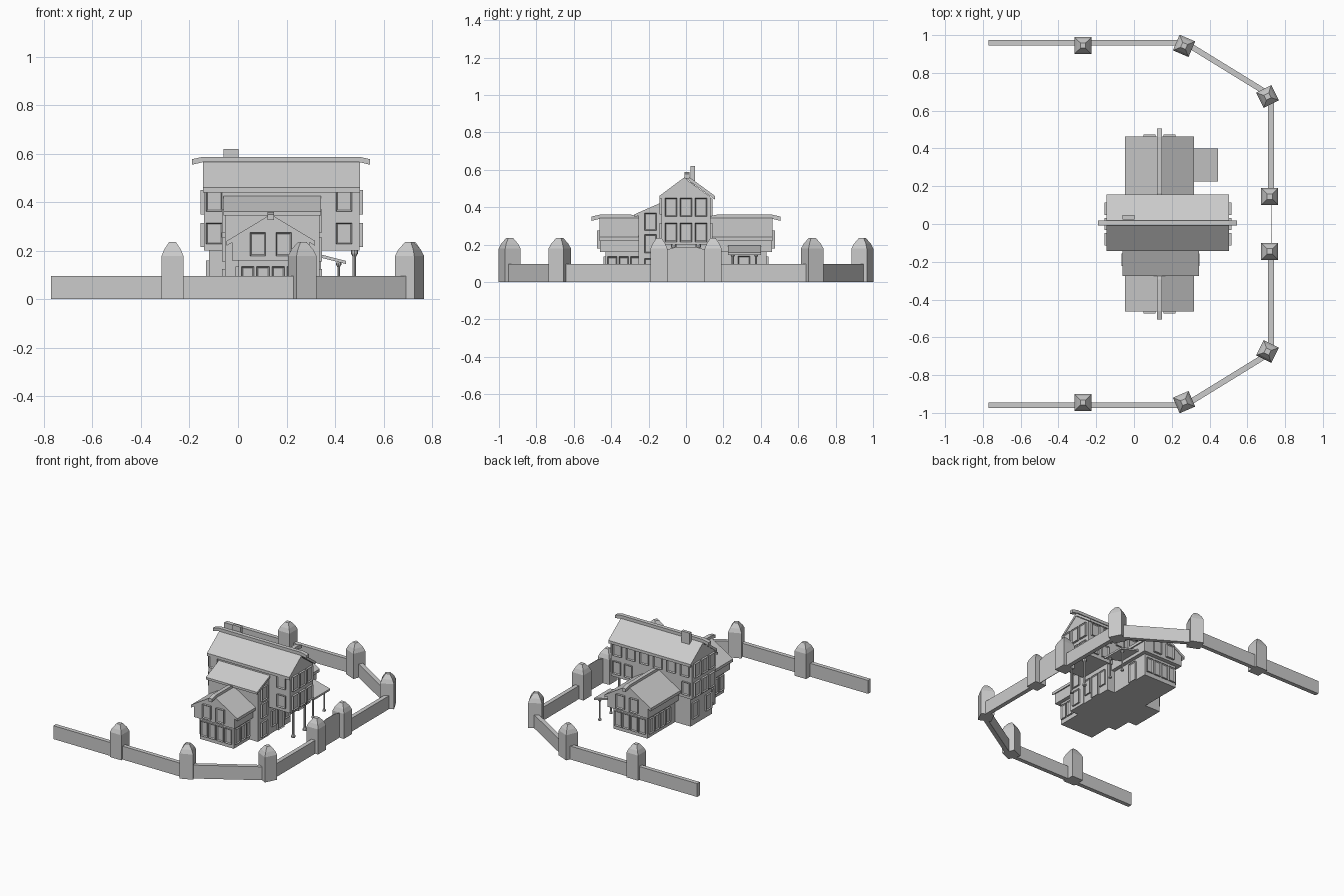
import bpy, bmesh
from math import radians, atan2, hypot
from mathutils import Matrix, Vector

if "Cube" in bpy.data.objects:
    bpy.data.objects.remove(bpy.data.objects["Cube"])


def finish(bm, name):
    bmesh.ops.recalc_face_normals(bm, faces=bm.faces)
    me = bpy.data.meshes.new(name)
    bm.to_mesh(me)
    bm.free()
    ob = bpy.data.objects.new(name, me)
    bpy.context.collection.objects.link(ob)
    return ob


def box(name, x0, x1, y0, y1, z0, z1):
    bm = bmesh.new()
    bmesh.ops.create_cube(bm, size=1)
    for v in bm.verts:
        v.co = ((x0, x1)[v.co.x > 0], (y0, y1)[v.co.y > 0], (z0, z1)[v.co.z > 0])
    return finish(bm, name)


def prism(name, pts, axis, a, b):
    """Extrude a profile of (side, z) points along x or y."""
    bm = bmesh.new()
    put = (lambda s, z, t: (t, s, z)) if axis == 'x' else (lambda s, z, t: (s, t, z))
    f = bm.faces.new([bm.verts.new(put(s, z, a)) for s, z in pts])
    new = bmesh.ops.extrude_face_region(bm, geom=[f])['geom']
    step = Vector(put(0, 0, b - a))
    bmesh.ops.translate(bm, vec=step, verts=[v for v in new if isinstance(v, bmesh.types.BMVert)])
    return finish(bm, name)


def window(name, pos, side, w, z0, z1):
    """Framed window; pos is the wall point, side is the facing, e.g. '+x'."""
    ang = {'+x': 90, '-x': -90, '-y': 0, '+y': 180}[side]
    bm = bmesh.new()
    bmesh.ops.create_cube(bm, size=1)
    for v in bm.verts:
        v.co = (v.co.x * w, v.co.y * 0.024, v.co.z * (z1 - z0))
    bm.normal_update()
    front = [f for f in bm.faces if f.normal.y < -0.9]
    bmesh.ops.inset_region(bm, faces=front, thickness=0.008)
    bmesh.ops.translate(bm, vec=(0, 0.007, 0), verts=front[0].verts)
    bm.transform(Matrix.Translation((pos[0], pos[1], (z0 + z1) / 2)) @ Matrix.Rotation(radians(ang), 4, 'Z'))
    return finish(bm, name)


def lathe_square(name, x, y, rings, rot=0, sides=4):
    """Stack of square (or n-sided) rings given as (half width, z)."""
    bm = bmesh.new()
    prev = None
    k = 2 ** 0.5 if sides == 4 else 1
    for r, z in rings:
        ring = []
        for i in range(sides):
            p = Matrix.Rotation(radians(rot + 45 + 360 * i / sides), 3, 'Z') @ Vector((r * k, 0, 0))
            ring.append(bm.verts.new((x + p.x, y + p.y, z)))
        if prev:
            for i in range(sides):
                j = (i + 1) % sides
                bm.faces.new((prev[i], prev[j], ring[j], ring[i]))
        else:
            bm.faces.new(ring)
        prev = ring
    bm.faces.new(prev)
    return finish(bm, name)


def beam(name, axis, s0, s1, z, mid):
    """Ridge beam with drooping tips."""
    pts = [(s0, z - .033), (s0, z - .01), (s0 + .045, z), (s1 - .045, z),
           (s1, z - .01), (s1, z - .033), (s1 - .045, z - .022), (s0 + .045, z - .022)]
    ob = prism(name, pts, 'y' if axis == 'x' else 'x', mid - .014, mid + .014)
    return ob


def gable_roof(name, axis, half0, half1, mid, ridge, eave, a, b, t=.02):
    pts = [(half0, eave), (mid, ridge), (half1, eave), (half1, eave - t), (mid, ridge - t), (half0, eave - t)]
    return prism(name, pts, axis, a, b)


# Boundary wall, posts and gate (mirrored front to back)
path = [(-.77, .96), (.27, .96), (.725, .68), (.725, .15)]
for s in (-1, 1):
    for (xa, ya), (xb, yb) in zip(path, path[1:]):
        d = hypot(xb - xa, yb - ya)
        w = box("boundary_wall", -d / 2, d / 2, -.015, .015, 0, .095)
        w.location = ((xa + xb) / 2, s * (ya + yb) / 2, 0)
        w.rotation_euler[2] = atan2(s * (yb - ya), xb - xa)
    for x, y, r in ((-.27, .945, 0), (.265, .943, -23), (.707, .675, 27), (.718, .145, 0)):
        lathe_square("wall_post", x, s * y,
                     [(.045, 0), (.045, .178), (.034, .205), (.014, .235)], s * r)
prism("gate", [(-.11, 0), (.11, 0), (.11, .17), (.05, .188), (-.05, .188), (-.11, .17)], 'x', .724, .728)

# Main block: ground floor, overhanging upper floors with gable, roof, ridge, chimney
box("ground_floor", -.12, .33, -.12, .12, 0, .2)
prism("upper_floors", [(-.13, .2), (.13, .2), (.13, .455), (0, .55), (-.13, .455)], 'x', -.14, .5)
gable_roof("main_roof", 'x', -.142, .155, .005, .57, .46, -.145, .503)
beam("main_ridge", 'x', -.19, .545, .587, .005)
box("chimney", -.06, .003, .025, .047, .5, .62)

# Main block windows
for z0, z1 in ((.215, .315), (.35, .45)):
    for y in (-.08, 0, .08):
        window("gable_window", (.503, y), '+x', .066, z0, z1)
        window("gable_window", (-.143, y), '-x', .066, z0, z1)
    window("front_window", (.437, -.13), '-y', .066, z0 + .012, z1)
    window("front_window", (-.098, -.13), '-y', .066, z0 + .012, z1)
for i in range(6):
    window("back_window", (-.085 + i * .106, .13), '+y', .066, .355, .445)
for x in (-.095, .36, .45):
    window("back_window", (x, .13), '+y', .06, .225, .315)
for y in (-.075, .075):
    window("ground_window", (.33, y), '+x', .055, .05, .16)
    window("ground_window", (-.12, y), '-x', .066, .05, .16)
window("entrance_door", (.33, 0), '+x', .07, 0, .16)

# Porch columns under the overhang
col = [(.014, 0), (.014, .012), (.007, .022), (.007, .175), (.014, .188), (.014, .2)]
for y in (-.065, .065):
    lathe_square("porch_column", .48, y, col, 0, 8)

# Front lean-to block with shed roof
prism("lean_to", [(-.255, 0), (-.12, 0), (-.12, .42), (-.255, .36)], 'x', -.053, .335)
prism("lean_to_roof", [(-.275, .362), (-.12, .43), (-.12, .414), (-.275, .346)], 'x', -.06, .343)
for z0, z1 in ((.155, .255), (.275, .37), (.02, .125)):
    window("lean_to_window", (.335, -.19), '+x', .066, z0, z1)
    window("lean_to_window", (-.053, -.19), '-x', .066, z0, z1)

# Two gabled wings, front and back
for s, inner in ((-1, .25), (1, .12)):
    a, b = s * inner, s * .43
    box("wing_ground_floor", .002, .268, min(a, b), max(a, b), 0, .165)
    prism("wing_upper_floor", [(-.025, .16), (.295, .16), (.295, .24), (.135, .335), (-.025, .24)],
          'y', a, s * .46)
    gable_roof("wing_roof", 'y', -.047, .318, .135, .35, .24, a, s * .463)
    beam("wing_ridge", 'y', *sorted((a, s * .505)), .36, .135)
    side = '-y' if s < 0 else '+y'
    for x in (.082, .188):
        window("wing_gable_window", (x, s * .463), side, .064, .178, .275)
    for i in range(4):
        window("wing_window", (.04 + i * .063, s * .43), side, .052, .03, .135)
    n = 3 if s < 0 else 4
    for i in range(n):
        y = s * (.395 - i * .062)
        if inner + .02 < abs(y):
            window("wing_window", (.002, y), '-x', .052, .03, .135)
            if s < 0:
                window("wing_window", (.268, y), '+x', .052, .03, .135)

# Side entrance on the back wing: sloping canopy, columns, door
window("side_door", (.268, .31), '+x', .065, 0, .14)
prism("side_canopy", [(.26, .205), (.445, .158), (.445, .145), (.26, .192)], 'y', .225, .4)
for y in (.25, .375):
    lathe_square("canopy_column", .415, y, [(r * .8, z * .76) for r, z in col], 0, 8)
